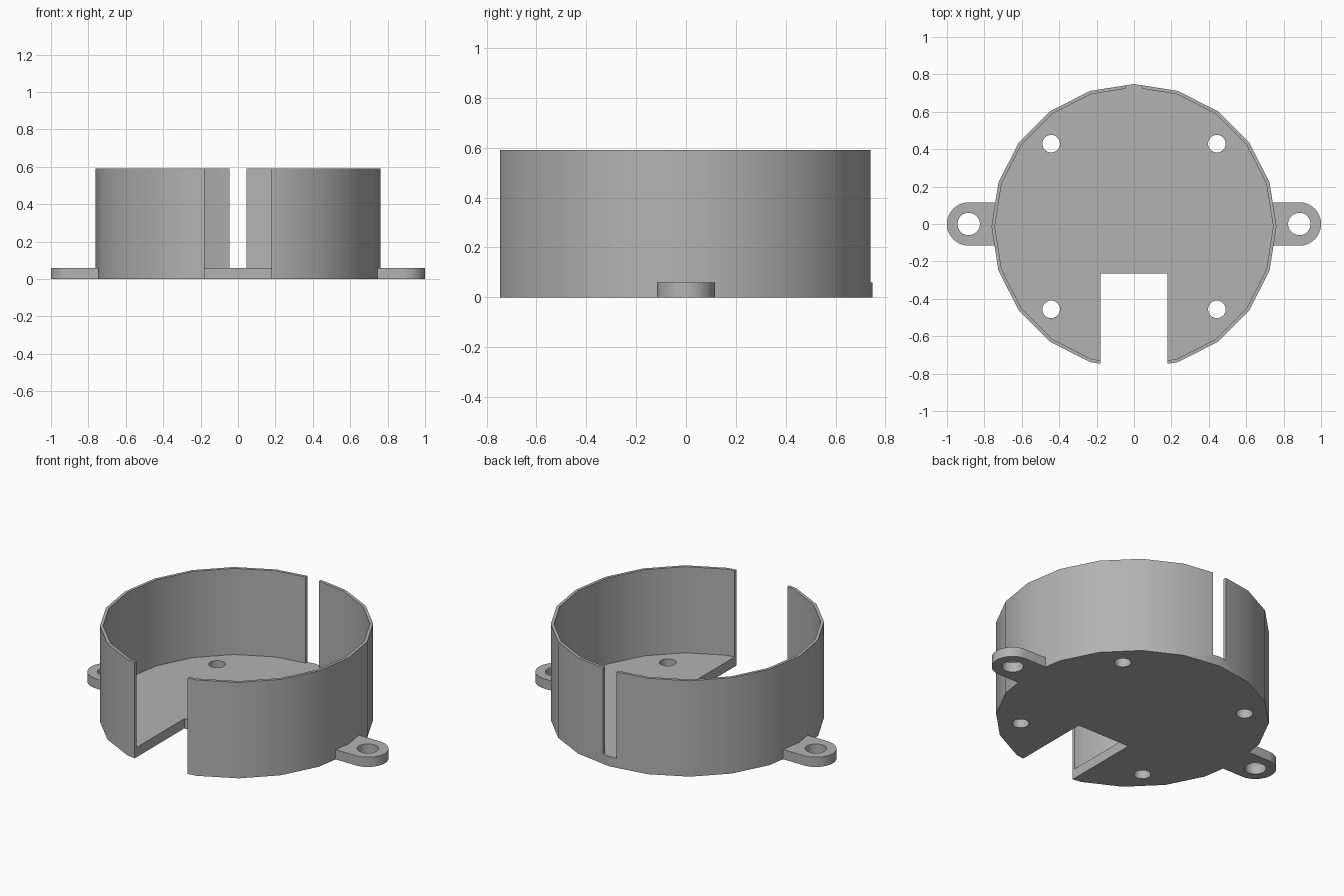
import bpy, bmesh
from math import cos, sin, pi

if "Cube" in bpy.data.objects:
    bpy.data.objects.remove(bpy.data.objects["Cube"])

HEIGHT, FLOOR, RADIUS, INNER = 0.59, 0.06, 0.762, 0.744
CY = -0.0135           # centre of the round cup along y

grey = bpy.data.materials.new("plain grey")
grey.use_nodes = True
grey.diffuse_color = (0.45, 0.45, 0.45, 1)
grey.node_tree.nodes["Principled BSDF"].inputs["Base Color"].default_value = grey.diffuse_color


def arc(x, y, r, sides, start=0.0, sweep=2 * pi):
    """Points along an arc; a full circle leaves out the repeated end."""
    count = sides if sweep == 2 * pi else sides + 1
    return [(x + r * cos(start + sweep * i / sides),
             y + r * sin(start + sweep * i / sides)) for i in range(count)]


def box(x0, x1, y0, y1):
    return [(x0, y0), (x1, y0), (x1, y1), (x0, y1)]


def prism(name, profile, z0, z1):
    """Extrude a flat outline upward."""
    bm = bmesh.new()
    face = bm.faces.new([bm.verts.new((x, y, z0)) for x, y in profile])
    top = bmesh.ops.extrude_face_region(bm, geom=[face])["geom"]
    moved = [v for v in top if isinstance(v, bmesh.types.BMVert)]
    bmesh.ops.translate(bm, verts=moved, vec=(0, 0, z1 - z0))
    bmesh.ops.recalc_face_normals(bm, faces=bm.faces)
    mesh = bpy.data.meshes.new(name)
    bm.to_mesh(mesh)
    bm.free()
    mesh.materials.append(grey)
    obj = bpy.data.objects.new(name, mesh)
    bpy.context.collection.objects.link(obj)
    return obj


def activate(obj):
    bpy.ops.object.select_all(action="DESELECT")
    obj.select_set(True)
    bpy.context.view_layer.objects.active = obj


def cut(obj, profile, z0=-0.1, z1=1.0):
    """Remove an extruded outline from a part."""
    cutter = prism("cutter", profile, z0, z1)
    cutter.hide_render = True
    mod = obj.modifiers.new("cut", "BOOLEAN")
    mod.operation, mod.solver, mod.object = "DIFFERENCE", "EXACT", cutter
    activate(obj)
    bpy.ops.object.modifier_apply(modifier=mod.name)
    bpy.data.objects.remove(cutter)


def smooth(obj):
    activate(obj)
    bpy.ops.object.shade_smooth_by_angle(angle=pi / 6)


# Round cup: hollow, with a wide front notch and a narrow rear slot
cup = prism("cup", arc(0, CY, RADIUS, 20), 0, HEIGHT)
cut(cup, arc(0, CY, INNER, 20), FLOOR)
cut(cup, box(-0.18, 0.18, -1, -0.265))
cut(cup, box(-0.046, 0.046, 0.5, 1), FLOOR)

# Four screw holes in the floor
for sx in (-1, 1):
    for sy in (-1, 1):
        cut(cup, arc(sx * 0.443, CY + sy * 0.443, 0.047, 32))
smooth(cup)

# Mounting ears with rounded ends and a hole
for name, side in (("left_ear", 1), ("right_ear", -1)):
    outline = [(0.738, -0.116)] + arc(0.884, 0, 0.116, 24, -pi / 2, pi) + [(0.738, 0.116)]
    ear = prism(name, [(side * x, y) for x, y in outline], 0, FLOOR)
    cut(ear, arc(side * 0.884, 0, 0.06, 32))
    smooth(ear)
